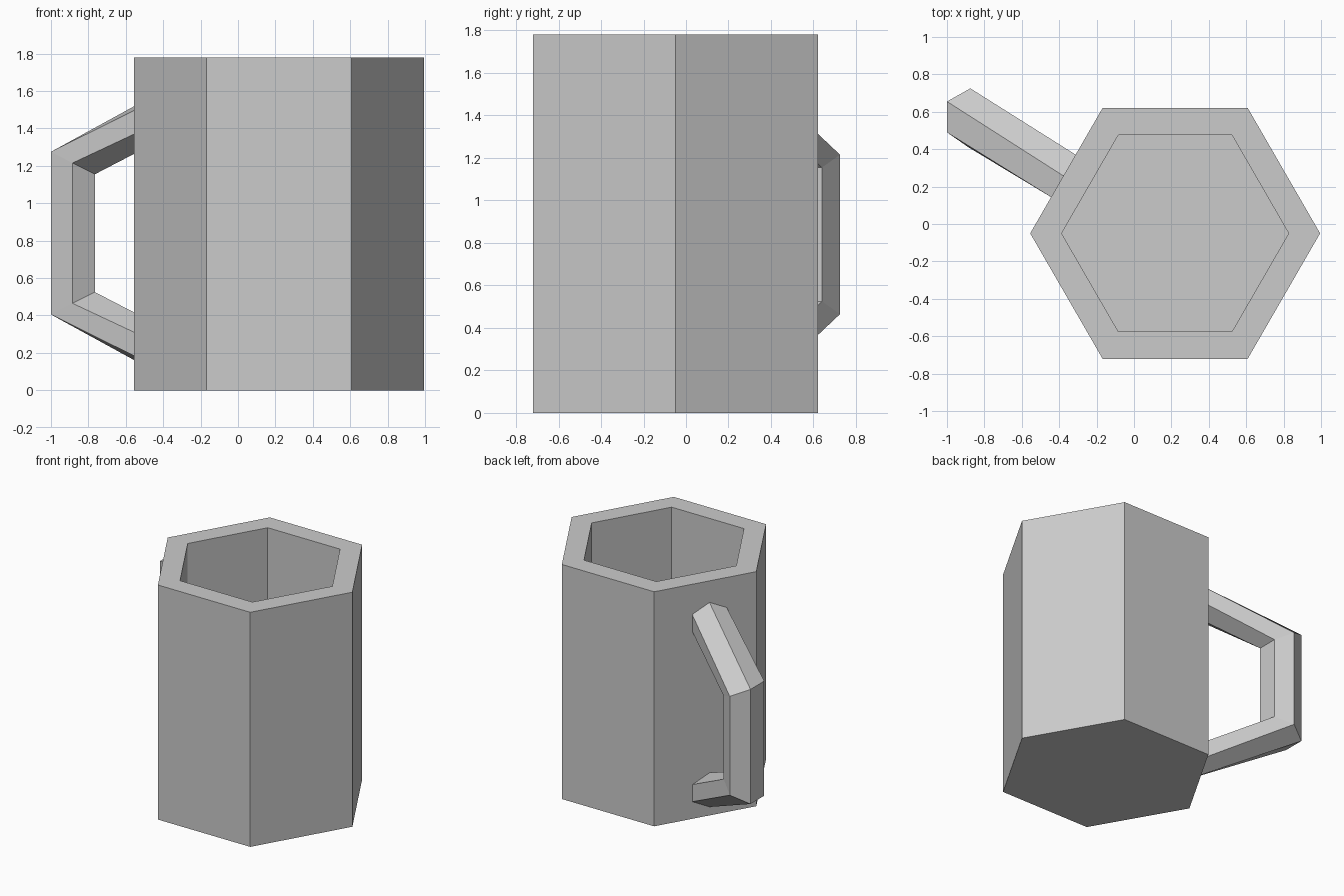
import bpy
import math

if "Cube" in bpy.data.objects:
    bpy.data.objects.remove(bpy.data.objects["Cube"])


def loft(name, rings):
    """Skin a list of equal-sized rings with quads and cap both ends."""
    n = len(rings[0])
    verts = [v for ring in rings for v in ring]
    faces = [tuple(reversed(range(n)))]
    for r in range(len(rings) - 1):
        for i in range(n):
            j = (i + 1) % n
            faces.append((r * n + i, r * n + j, (r + 1) * n + j, (r + 1) * n + i))
    faces.append(tuple(range((len(rings) - 1) * n, len(rings) * n)))
    mesh = bpy.data.meshes.new(name)
    mesh.from_pydata(verts, [], faces)
    mesh.update()
    obj = bpy.data.objects.new(name, mesh)
    bpy.context.collection.objects.link(obj)
    return obj


def hexagon(radius, z):
    return [(0.22 + radius * math.cos(math.radians(60 * i)),
             -0.05 + radius * math.sin(math.radians(60 * i)), z) for i in range(6)]


# Cup: outer wall, rim, inner wall and floor
HEIGHT, FLOOR = 1.78, 0.17
loft("cup_body", [hexagon(0.775, 0), hexagon(0.775, HEIGHT),
                  hexagon(0.607, HEIGHT), hexagon(0.607, FLOOR)])

# Handle: hexagonal section meeting the wall, then mitred at the outer corner
MID = 0.84
wall = []
for side, up in ((1, .5), (0, 1), (-1, .5), (-1, -.5), (0, -1), (1, -.5)):
    wall.append((-0.378 + side * 0.066 + 0.017, 0.257 + side * 0.113 - 0.01,
                 1.485 + up * 0.13 + 0.01))
corner = [(-0.875, 0.725, 1.215), (-1, 0.655, 1.275), (-1, 0.49, 1.275),
          (-0.885, 0.41, 1.215), (-0.765, 0.48, 1.155), (-0.765, 0.64, 1.155)]


def mirrored(ring):
    return [(x, y, 2 * MID - z) for x, y, z in ring]


handle = loft("handle", [wall, corner, mirrored(corner), mirrored(wall)])

# Outward-facing normals on the handle
import bmesh
bm = bmesh.new()
bm.from_mesh(handle.data)
bmesh.ops.recalc_face_normals(bm, faces=bm.faces)
bm.to_mesh(handle.data)
bm.free()
